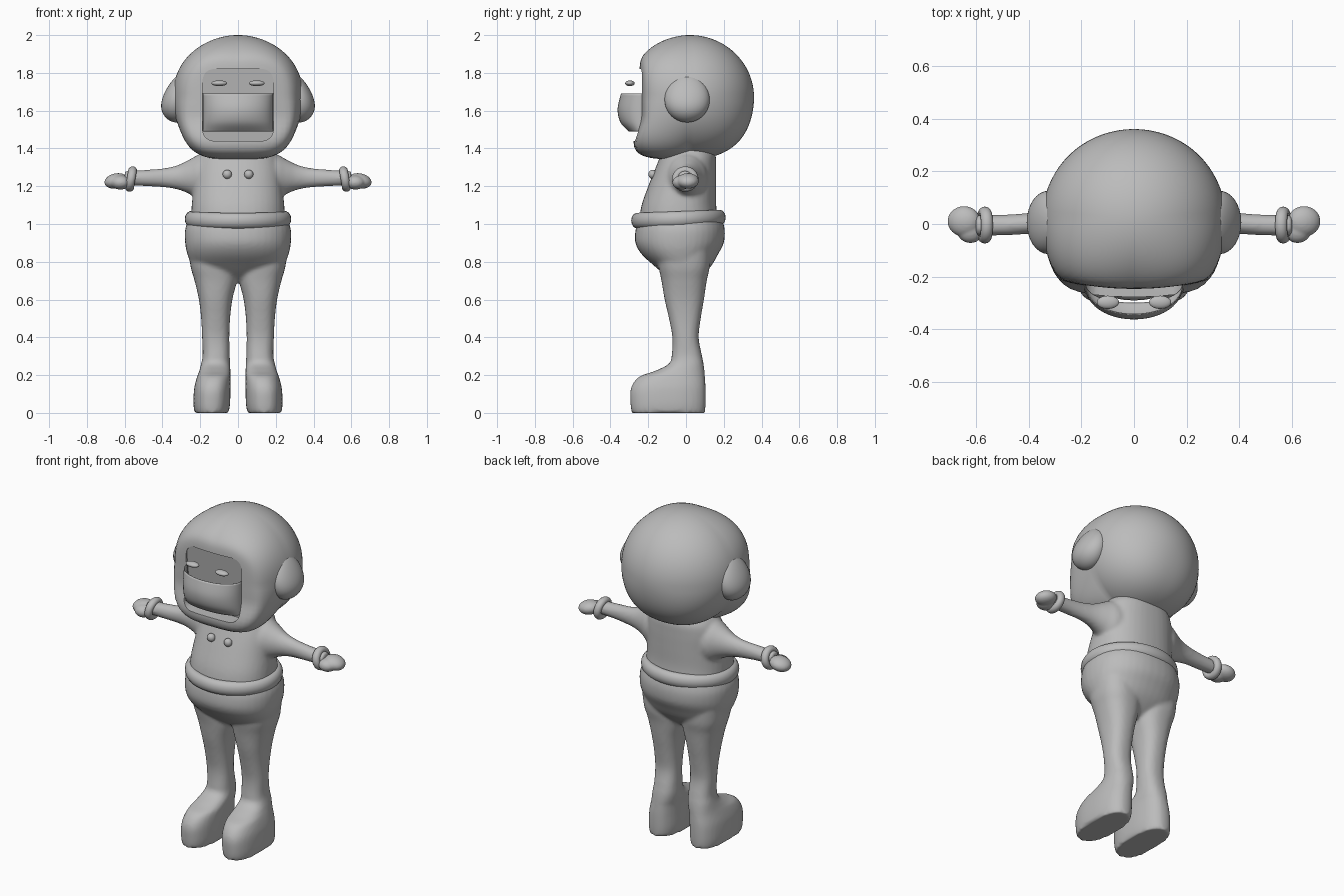
import bpy, bmesh, math
from mathutils import Matrix, Vector

old = bpy.data.objects.get("Cube")
if old:
    bpy.data.objects.remove(old)

grey = bpy.data.materials.new("plain grey")
grey.use_nodes = True
grey.diffuse_color = (0.5, 0.5, 0.5, 1)
grey.node_tree.nodes["Principled BSDF"].inputs["Base Color"].default_value = (0.5, 0.5, 0.5, 1)


def finish(name, bm, angle=40):
    """Turn a bmesh into a smooth shaded object."""
    bmesh.ops.recalc_face_normals(bm, faces=bm.faces)
    mesh = bpy.data.meshes.new(name)
    bm.to_mesh(mesh)
    bm.free()
    mesh.materials.append(grey)
    mesh.shade_smooth()
    mesh.set_sharp_from_angle(angle=math.radians(angle))
    obj = bpy.data.objects.new(name, mesh)
    bpy.context.collection.objects.link(obj)
    return obj


def spline(rows, steps=5):
    """Catmull-Rom interpolation of rows of numbers."""
    rows = [Vector(r) for r in rows]
    out = []
    for i in range(len(rows) - 1):
        a, b, c, d = rows[max(i - 1, 0)], rows[i], rows[i + 1], rows[min(i + 2, len(rows) - 1)]
        for k in range(steps):
            t = k / steps
            out.append(b + (c - a) * (t / 2) + (a * 2 - b * 5 + c * 4 - d) * (t * t / 2)
                       + (b * 3 - a - c * 3 + d) * (t ** 3 / 2))
    return out + [rows[-1]]


def loft(bm, rings, axis="z", side=1, power=2.0, count=40):
    """Skin rings (position, low a, high a, low b, high b) along z or x."""
    loops = []
    for t, a0, a1, b0, b1 in spline(rings):
        loop = []
        for k in range(count):
            u = math.tau * k / count
            c, s = math.cos(u), math.sin(u)
            a = (a0 + a1) / 2 + (a1 - a0) / 2 * math.copysign(abs(c) ** (2 / power), c)
            b = (b0 + b1) / 2 + (b1 - b0) / 2 * math.copysign(abs(s) ** (2 / power), s)
            co = (side * a, b, t) if axis == "z" else (side * t, a, b)
            loop.append(bm.verts.new(co))
        loops.append(loop)
    for p, q in zip(loops, loops[1:]):
        for k in range(count):
            n = (k + 1) % count
            bm.faces.new((p[k], p[n], q[n], q[k]))
    bm.faces.new(loops[0])
    bm.faces.new(loops[-1])


def ball(bm, centre, radii, tilt=0.0, axis="Y"):
    m = Matrix.Translation(centre) @ Matrix.Rotation(tilt, 4, axis) @ Matrix.Diagonal((*radii, 1))
    return bmesh.ops.create_uvsphere(bm, u_segments=32, v_segments=20, radius=1, matrix=m)["verts"]


def ring_band(bm, point, tube_a, tube_b, count=48, sides=14):
    """Closed tube; point(u, outward, along) gives the surface position."""
    grid = [[bm.verts.new(point(math.tau * i / count, tube_a * math.cos(math.tau * j / sides),
                                tube_b * math.sin(math.tau * j / sides)))
             for j in range(sides)] for i in range(count)]
    for i in range(count):
        for j in range(sides):
            n, m = (i + 1) % count, (j + 1) % sides
            bm.faces.new((grid[i][j], grid[n][j], grid[n][m], grid[i][m]))


def blend(obj, voxel=0.011, rounds=4):
    """Fuse overlapping lofts into one soft skin."""
    r = obj.modifiers.new("fuse", "REMESH")
    r.mode, r.voxel_size, r.use_smooth_shade = "VOXEL", voxel, True
    s = obj.modifiers.new("soften", "SMOOTH")
    s.factor, s.iterations = 0.5, rounds


# Helmet: round shell, fuller at the lower front, softly flattened face
bm = bmesh.new()
bmesh.ops.create_uvsphere(bm, u_segments=72, v_segments=48, radius=1)
for v in bm.verts:
    n = v.co.normalized()
    front, low = max(0, -n.y), max(0, -n.z)
    p = 2 + 5 * front * low * (1 - n.x * n.x) + 0.9 * front * abs(n.x) + 0.5 * max(0, n.y) * low
    n = n / sum(abs(c) ** p for c in n) ** (1 / p)
    x, y, z = 0.348 * n.x, 0.02 + 0.34 * n.y, 1.67 + 0.33 * n.z
    t = min(1, max(0, (1.58 - z) / 0.16))
    limit = -0.25 - 0.035 * t * t * (3 - 2 * t) + 0.4 * x * x
    v.co = (x, (y + limit + math.hypot(y - limit, 0.025)) / 2, z)
helmet = finish("helmet_shell", bm)

# Face opening: a shallow recess with a bulging back
bm = bmesh.new()
bmesh.ops.create_cube(bm, size=1, matrix=Matrix.Translation((0, -0.36, 1.63))
                      @ Matrix.Diagonal((0.375, 0.30, 0.38, 1)))
edges = [e for e in bm.edges if abs(e.verts[0].co.y - e.verts[1].co.y) > 0.1]
bmesh.ops.bevel(bm, geom=edges, offset=0.06, segments=8, profile=0.5, affect="EDGES")
for v in bm.verts:
    if v.co.y > -0.3:
        v.co.y -= 0.12 * (v.co.z - 1.63)
cutter = finish("face_cutter", bm)
cutter.hide_render = True
cut = helmet.modifiers.new("opening", "BOOLEAN")
cut.operation, cut.object, cut.solver = "DIFFERENCE", cutter, "EXACT"
bpy.context.view_layer.update()
cut_mesh = bpy.data.meshes.new_from_object(helmet.evaluated_get(bpy.context.evaluated_depsgraph_get()))
helmet.modifiers.clear()
helmet.data = cut_mesh
cut_mesh.set_sharp_from_angle(angle=math.radians(35))
bpy.data.objects.remove(cutter)

# Mouth guard: thin curved sheet standing in front of the opening
bm = bmesh.new()
rows = []
for z, front in spline([(1.69, -0.342), (1.61, -0.36), (1.54, -0.346), (1.49, -0.30)]):
    row = []
    for k in range(25):
        u = -1 + k / 12
        row.append(bm.verts.new((0.185 * math.sin(u * math.pi / 2),
                                 -0.225 + (front + 0.225) * math.cos(u * math.pi / 2) ** 0.9, z)))
    rows.append(row)
for p, q in zip(rows, rows[1:]):
    for k in range(24):
        bm.faces.new((p[k], p[k + 1], q[k + 1], q[k]))
guard = finish("mouth_guard", bm)
solid = guard.modifiers.new("thickness", "SOLIDIFY")
solid.thickness, solid.offset = 0.004, 0

# Torso and arms
bm = bmesh.new()
loft(bm, [(1.01, -0.25, 0.25, -0.25, 0.17), (1.10, -0.245, 0.245, -0.235, 0.16),
          (1.20, -0.235, 0.235, -0.20, 0.16), (1.30, -0.225, 0.225, -0.16, 0.16),
          (1.37, -0.20, 0.20, -0.13, 0.155), (1.42, -0.15, 0.15, -0.10, 0.12)], power=2.3)
for side in (1, -1):
    loft(bm, [(0.12, -0.11, 0.12, 1.11, 1.38), (0.20, -0.10, 0.11, 1.12, 1.37),
              (0.25, -0.075, 0.085, 1.155, 1.345), (0.31, -0.05, 0.06, 1.18, 1.315),
              (0.38, -0.038, 0.045, 1.193, 1.297), (0.48, -0.043, 0.036, 1.20, 1.287),
              (0.60, -0.045, 0.034, 1.205, 1.28)], axis="x", side=side)
blend(finish("torso_and_arms", bm))

# Trousers, legs and shoes
bm = bmesh.new()
loft(bm, [(1.03, -0.26, 0.26, -0.25, 0.19), (0.97, -0.28, 0.28, -0.267, 0.205),
          (0.90, -0.28, 0.28, -0.268, 0.20), (0.84, -0.268, 0.268, -0.235, 0.17),
          (0.78, -0.24, 0.24, -0.17, 0.135), (0.73, -0.16, 0.16, -0.11, 0.09),
          (0.69, -0.07, 0.07, -0.05, 0.04)], power=2.2)
for side in (1, -1):
    loft(bm, [(0.86, 0.01, 0.262, -0.16, 0.13), (0.77, 0.004, 0.25, -0.145, 0.125),
              (0.70, 0.006, 0.23, -0.13, 0.11), (0.60, 0.03, 0.207, -0.113, 0.095),
              (0.50, 0.042, 0.195, -0.09, 0.078), (0.40, 0.046, 0.19, -0.072, 0.067),
              (0.31, 0.044, 0.187, -0.075, 0.083), (0.26, 0.042, 0.195, -0.09, 0.093),
              (0.22, 0.04, 0.206, -0.17, 0.098), (0.19, 0.04, 0.217, -0.25, 0.10),
              (0.13, 0.04, 0.232, -0.292, 0.104), (0.05, 0.042, 0.236, -0.294, 0.104),
              (0.0, 0.05, 0.23, -0.287, 0.10)], side=side, power=2.4)
blend(finish("trousers_and_shoes", bm), rounds=3)

# Belt: oval band, slightly lower at the front
bm = bmesh.new()
ring_band(bm, lambda u, r, h: ((0.25 + r) * math.cos(u), -0.04 + (0.218 + r) * math.sin(u),
                               1.026 + 0.008 * math.sin(u) + h), 0.032, 0.042)
finish("belt", bm)

# Ear pads, cuffs, hands, chest buttons and eyes, one per side
for side, label in ((1, "left"), (-1, "right")):
    bm = bmesh.new()
    for v in ball(bm, (side * 0.325, 0.006, 1.66), (0.082, 0.12, 0.122)):
        # Taper the pad to a low blunt point
        t = max(0, abs(v.co.x) - 0.325) / 0.082
        v.co.z = 1.66 + (v.co.z - 1.66) * (1 - 0.25 * t) - 0.035 * t
    finish(label + "_ear_pad", bm)

    bm = bmesh.new()
    ring_band(bm, lambda u, r, h: (side * (0.566 + h - 0.008 * math.sin(u)),
                                   -0.004 + (0.05 + r) * math.cos(u),
                                   1.238 + (0.047 + r) * math.sin(u)), 0.02, 0.023, 32)
    finish(label + "_cuff", bm)

    bm = bmesh.new()
    ball(bm, (side * 0.645, 0.01, 1.228), (0.063, 0.058, 0.04), side * 0.2)
    ball(bm, (side * 0.622, -0.022, 1.22), (0.052, 0.05, 0.038), side * 0.5, "Z")
    blend(finish(label + "_hand", bm), 0.006, 3)

    bm = bmesh.new()
    ball(bm, (side * 0.057, -0.177, 1.263), (0.024, 0.022, 0.024))
    finish(label + "_button", bm)

    bm = bmesh.new()
    ball(bm, (side * 0.099, -0.297, 1.745), (0.042, 0.025, 0.015))
    finish(label + "_eye", bm)
